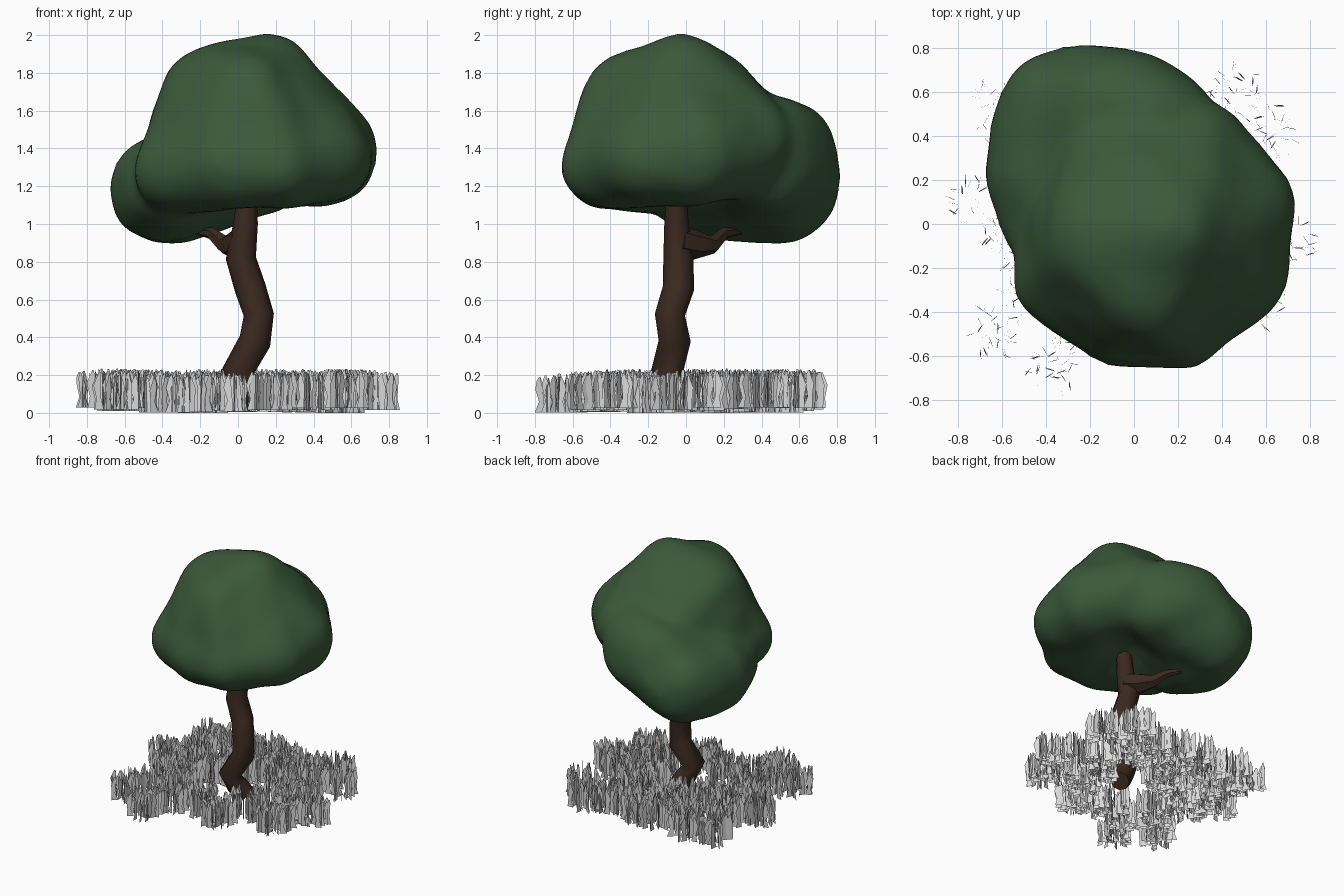
import bpy, bmesh, math, random
from mathutils import Vector, noise

random.seed(7)
cube = bpy.data.objects.get("Cube")
if cube:
    bpy.data.objects.remove(cube, do_unlink=True)


def make_material(name, rgb):
    mat = bpy.data.materials.new(name)
    mat.use_nodes = True
    mat.diffuse_color = (*rgb, 1)
    bsdf = mat.node_tree.nodes["Principled BSDF"]
    bsdf.inputs["Base Color"].default_value = (*rgb, 1)
    bsdf.inputs["Roughness"].default_value = 0.9
    return mat


def add_object(name, bm, mat, smooth_angle=None):
    mesh = bpy.data.meshes.new(name)
    bm.to_mesh(mesh)
    bm.free()
    mesh.materials.append(mat)
    obj = bpy.data.objects.new(name, mesh)
    bpy.context.scene.collection.objects.link(obj)
    if smooth_angle:
        bpy.ops.object.select_all(action="DESELECT")
        obj.select_set(True)
        bpy.context.view_layer.objects.active = obj
        bpy.ops.object.shade_smooth_by_angle(angle=math.radians(smooth_angle))
    return obj


leaf_green = make_material("leaf green", (0.043, 0.1, 0.043))
bark_brown = make_material("bark brown", (0.043, 0.022, 0.014))
grass_grey = make_material("pale grass", (0.7, 0.7, 0.7))


# Canopy: two lobes, each a hull stretched round a few balls, fused together
def add_lobe(bm, balls):
    lobe = bmesh.new()
    for x, y, z, r in balls:
        made = bmesh.ops.create_icosphere(lobe, subdivisions=3, radius=r)
        bmesh.ops.translate(lobe, verts=made["verts"], vec=(x, y, z))
    bmesh.ops.delete(lobe, geom=lobe.edges[:], context="EDGES_FACES")
    bmesh.ops.convex_hull(lobe, input=lobe.verts[:])
    bmesh.ops.delete(lobe, geom=[v for v in lobe.verts if not v.link_faces], context="VERTS")
    bmesh.ops.recalc_face_normals(lobe, faces=lobe.faces[:])
    part = bpy.data.meshes.new("lobe")
    lobe.to_mesh(part)
    lobe.free()
    bm.from_mesh(part)
    bpy.data.meshes.remove(part)


dome = [(.15, -.01, 1.74, .265), (-.14, -.06, 1.67, .27), (.04, -.26, 1.66, .27),
        (.08, .12, 1.66, .27), (.45, .05, 1.37, .28), (.45, -.2, 1.36, .25),
        (.2, -.42, 1.33, .24), (-.06, -.41, 1.32, .24), (-.32, -.22, 1.28, .23),
        (-.3, -.02, 1.3, .22), (.26, .26, 1.42, .3), (-.08, .24, 1.5, .27)]
low_lobe = [(-.4, .25, 1.18, .28), (-.32, .5, 1.2, .3), (-.08, .5, 1.34, .31),
            (.07, .41, 1.36, .32), (-.37, 0, 1.2, .22)]
bm = bmesh.new()
add_lobe(bm, dome)
add_lobe(bm, low_lobe)
canopy = add_object("canopy", bm, leaf_green)
remesh = canopy.modifiers.new("fuse", "REMESH")
remesh.mode = "VOXEL"
remesh.voxel_size = 0.04
soften = canopy.modifiers.new("soften", "SMOOTH")
soften.factor = 0.5
soften.iterations = 5
fused = bpy.data.meshes.new_from_object(
    canopy.evaluated_get(bpy.context.evaluated_depsgraph_get()))
canopy.modifiers.clear()
canopy.data = fused

# Gentle lumps over the foliage, and a hollow underneath round the trunk
normals = [v.normal.copy() for v in fused.vertices]
for v, n in zip(fused.vertices, normals):
    if n.z < 0:
        away = (v.co.xy - Vector((.12, .04))).length_squared
        v.co.z -= n.z * .09 * math.exp(-away / .05)
    v.co += n * (0.007 + 0.02 * noise.noise(v.co * 4))
fused.polygons.foreach_set("use_smooth", [True] * len(fused.polygons))


# Trunk and branch: low-sided tubes along a path of (x, y, z, radius)
def add_tube(name, path, sides):
    bm = bmesh.new()
    centres = [Vector(p[:3]) for p in path]
    rings = []
    for i, c in enumerate(centres):
        along = centres[min(i + 1, len(path) - 1)] - centres[max(i - 1, 0)]
        side = along.cross(Vector((1, 1, 0))).normalized()
        other = along.cross(side).normalized()
        angles = [math.tau * k / sides for k in range(sides)]
        rings.append([bm.verts.new(c + path[i][3] * (side * math.cos(a) + other * math.sin(a)))
                      for a in angles])
    for low, high in zip(rings, rings[1:]):
        for k in range(sides):
            j = (k + 1) % sides
            bm.faces.new((low[k], low[j], high[j], high[k]))
    bm.faces.new(rings[0])
    bm.faces.new(rings[-1])
    bmesh.ops.recalc_face_normals(bm, faces=bm.faces[:])
    return add_object(name, bm, bark_brown, 50)


add_tube("trunk", [(.1, -.04, .06, .07), (.045, -.075, .13, .078), (0, -.1, .22, .085),
                   (.09, -.06, .38, .085), (.11, -.085, .52, .08), (.065, -.04, .66, .083),
                   (.015, -.04, .82, .08), (.04, -.05, 1.0, .065), (.055, -.055, 1.24, .048)], 8)
add_tube("branch", [(.03, -.04, .91, .08), (-.02, .05, .89, .078), (-.07, .14, .89, .048),
                    (-.14, .2, .95, .032), (-.23, .31, .965, .014)], 6)


# Grass: tufts of upright wavy blades, one strip per blade
def add_blade(bm, base, facing, lean):
    across = Vector((math.cos(facing), math.sin(facing), 0))
    height = random.uniform(.18, .205)
    rows = []
    for t, half in ((0, .025), (.3, .013), (.65, .021), (.88, .012), (1, .004)):
        wave = .007 * math.sin(7 * t + facing * 3)
        mid = base + across * wave + lean * t + Vector((0, 0, height * t))
        rows.append([bm.verts.new(mid + across * half * s) for s in (-1, 1)])
    for a, b in zip(rows, rows[1:]):
        bm.faces.new((a[0], a[1], b[1], b[0]))


tufts = [(-.65, .54), (-.71, .1), (-.64, -.5), (-.38, -.66), (.47, .6), (.62, .42),
         (.72, -.08), (.58, -.37), (.18, -.5), (-.43, .6), (-.5, -.36), (-.27, -.48),
         (.04, -.43), (.57, .05), (.4, .08), (.4, -.25), (.55, -.2), (.33, .28),
         (.22, .5), (.04, .54), (-.15, .57), (-.3, .42), (-.2, .22), (-.5, .2),
         (-.4, -.03), (-.57, .35), (.13, .33), (-.56, -.08), (.36, .48), (-.05, .38),
         (.26, -.27), (.3, -.04), (-.1, .18), (-.27, .08), (-.36, -.2), (-.1, -.34)]
bm = bmesh.new()
for x, y in tufts:
    ground = random.uniform(.005, .035)
    for i in range(34):
        a = random.uniform(0, math.tau)
        out = Vector((math.cos(a), math.sin(a), 0))
        base = Vector((x, y, ground)) + out * .125 * math.sqrt(random.random())
        add_blade(bm, base, a + random.gauss(0, .5), out * random.uniform(0, .008))
lowest = min(v.co.z for v in bm.verts)
bmesh.ops.translate(bm, verts=bm.verts[:], vec=(0, 0, -lowest))
add_object("grass", bm, grass_grey)
